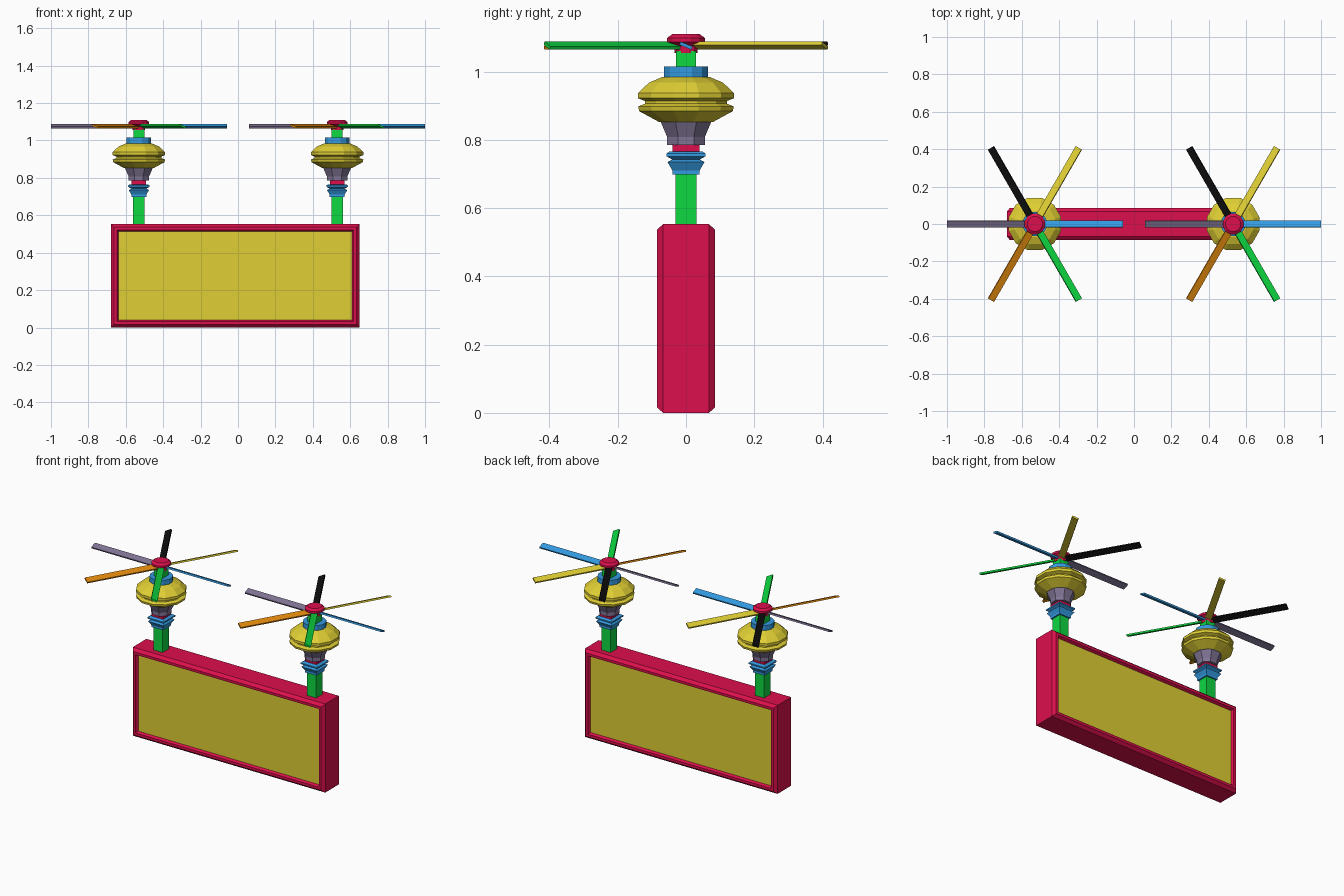
import bpy, bmesh, math
from mathutils import Matrix, Vector

if "Cube" in bpy.data.objects:
    bpy.data.objects.remove(bpy.data.objects["Cube"])


def material(name, rgb):
    m = bpy.data.materials.new(name)
    lin = [(c / 255 / 12.92) if c < 10.3 else ((c / 255 + 0.055) / 1.055) ** 2.4 for c in rgb]
    m.diffuse_color = (*lin, 1)
    m.use_nodes = True
    m.node_tree.nodes["Principled BSDF"].inputs["Base Color"].default_value = m.diffuse_color
    return m


RED = material("crimson", (220, 15, 76))
YELLOW = material("yellow", (224, 207, 52))
GREEN = material("green", (14, 216, 64))
BLUE = material("blue", (52, 155, 226))
PURPLE = material("dusty purple", (128, 116, 148))
ORANGE = material("orange", (226, 138, 14))
BLACK = material("black", (14, 14, 14))


def finish(name, bm, mats):
    bmesh.ops.recalc_face_normals(bm, faces=bm.faces)
    me = bpy.data.meshes.new(name)
    bm.to_mesh(me)
    bm.free()
    for m in mats:
        me.materials.append(m)
    ob = bpy.data.objects.new(name, me)
    bpy.context.collection.objects.link(ob)
    return ob


def skin(bm, rings):
    """Join closed rings of points in order and cap both ends."""
    vs = [[bm.verts.new(p) for p in r] for r in rings]
    n = len(vs[0])
    for a, b in zip(vs, vs[1:]):
        for i in range(n):
            j = (i + 1) % n
            bm.faces.new((a[i], a[j], b[j], b[i]))
    return bm.faces.new(vs[0]), bm.faces.new(vs[-1])


def turned(name, x, sides, profile, mat):
    """Faceted turned part with flats facing the axes; profile is (half width, z)."""
    bm = bmesh.new()
    rings = []
    for r, z in profile:
        R = r / math.cos(math.pi / sides)
        angles = [(i + 0.5) * math.tau / sides for i in range(sides)]
        rings.append([(x + R * math.cos(a), R * math.sin(a), z) for a in angles])
    skin(bm, rings)
    return finish(name, bm, [mat])


# sign box: bevelled frame with a recessed panel on both faces
def sign_box(x0, x1, z0, z1):
    half = [(0.04, 0.07), (0.032, 0.085), (0.016, 0.085), (0.0, 0.067)]
    steps = [(i, -y) for i, y in half] + [(i, y) for i, y in reversed(half)]
    bm = bmesh.new()
    panels = skin(bm, [[(x0 + i, y, z0 + i), (x1 - i, y, z0 + i),
                        (x1 - i, y, z1 - i), (x0 + i, y, z1 - i)] for i, y in steps])
    for f in panels:
        f.material_index = 1
    finish("sign_box", bm, [RED, YELLOW])


def blade(name, x, angle, mat):
    bm = bmesh.new()
    m = (Matrix.Translation((x, 0, 1.076)) @ Matrix.Rotation(angle, 4, 'Z')
         @ Matrix.Rotation(math.radians(-22), 4, 'X')
         @ Matrix.Translation((0.25, 0, 0)) @ Matrix.Diagonal((0.44, 0.038, 0.01, 1)))
    bmesh.ops.create_cube(bm, size=1, matrix=m)
    finish(name, bm, [mat])


sign_box(-0.68, 0.65, 0.0, 0.553)

for side, x in (("left", -0.53), ("right", 0.53)):
    # square post and stepped collar
    turned(side + "_post", x, 4, [(0.031, 0.54), (0.031, 0.705)], GREEN)
    turned(side + "_collar", x, 4, [(0.04, 0.698), (0.04, 0.71), (0.054, 0.735), (0.04, 0.742),
                                    (0.057, 0.752), (0.057, 0.76), (0.048, 0.766)], BLUE)
    turned(side + "_neck", x, 4, [(0.039, 0.764), (0.039, 0.788)], RED)
    # motor body
    turned(side + "_motor_base", x, 8, [(0.055, 0.785), (0.055, 0.808), (0.076, 0.857)], PURPLE)
    turned(side + "_motor_housing", x, 12,
           [(0.08, 0.853), (0.137, 0.884), (0.14, 0.898), (0.12, 0.906), (0.12, 0.914),
            (0.14, 0.922), (0.14, 0.938), (0.108, 0.968), (0.07, 0.984)], YELLOW)
    turned(side + "_motor_cap", x, 12, [(0.065, 0.982), (0.065, 1.015)], BLUE)
    # rotor shaft, hub and blades
    turned(side + "_shaft", x, 4, [(0.03, 1.012), (0.03, 1.06)], GREEN)
    turned(side + "_hub", x, 12, [(0.033, 1.055), (0.033, 1.075), (0.055, 1.087),
                                  (0.055, 1.099), (0.04, 1.11)], RED)
    for i, mat in enumerate((BLUE, YELLOW, BLACK, PURPLE, ORANGE, GREEN)):
        blade(f"{side}_blade_{i + 1}", x, i * math.tau / 6, mat)
